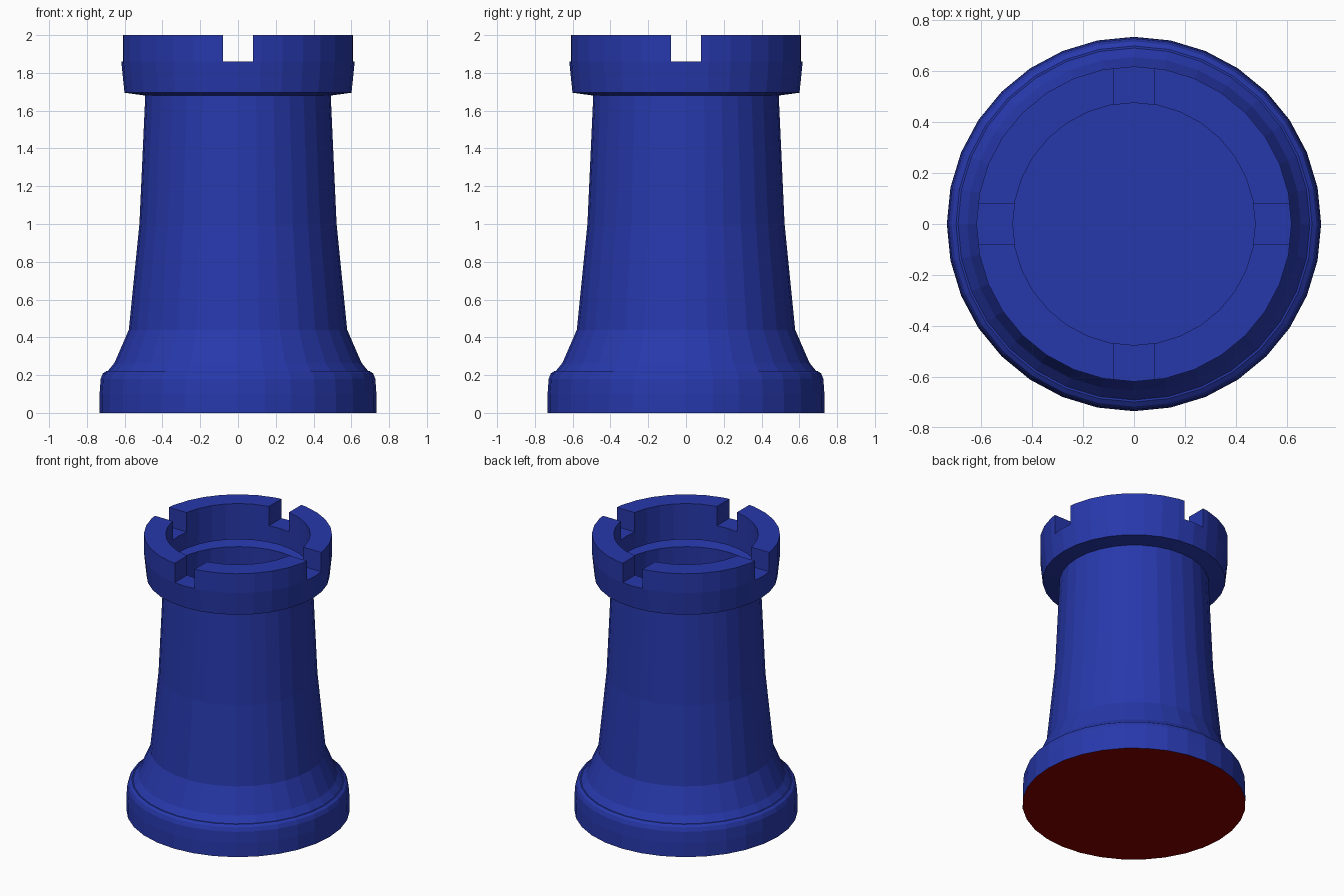
import bpy, bmesh, math
from mathutils import Matrix

cube = bpy.data.objects.get("Cube")
if cube:
    bpy.data.objects.remove(cube, do_unlink=True)

SIDES = 32
STEP = 2 * math.pi / SIDES


def material(name, rgb):
    m = bpy.data.materials.new(name)
    m.use_nodes = True
    color = (*rgb, 1)
    m.diffuse_color = color
    m.node_tree.nodes["Principled BSDF"].inputs["Base Color"].default_value = color
    return m


blue = material("deep blue", (0.02, 0.04, 0.41))
red = material("dark red felt", (0.25, 0, 0))


def finish(name, bm, mat):
    mesh = bpy.data.meshes.new(name)
    bm.to_mesh(mesh)
    bm.free()
    mesh.materials.append(mat)
    obj = bpy.data.objects.new(name, mesh)
    bpy.context.collection.objects.link(obj)
    return obj


def lathe(name, profile, mat):
    bm = bmesh.new()
    rings = [[bm.verts.new((r * math.cos(i * STEP), r * math.sin(i * STEP), z))
              for i in range(SIDES)] for r, z in profile]
    for low, high in zip(rings, rings[1:]):
        for i in range(SIDES):
            j = (i + 1) % SIDES
            bm.faces.new((low[i], low[j], high[j], high[i]))
    return finish(name, bm, mat)


def disc(name, radius, z, mat, down=False):
    bm = bmesh.new()
    bmesh.ops.create_circle(bm, cap_ends=True, segments=SIDES, radius=radius,
                            matrix=Matrix.Translation((0, 0, z)))
    bm.normal_update()
    for f in bm.faces:
        if (f.normal.z < 0) != down:
            f.normal_flip()
    return finish(name, bm, mat)


# Hollow tower: foot, flared skirt, tapering body and collar up to the deck
lathe("tower_body", [
    (0.734, 0), (0.733, 0.1), (0.727, 0.18), (0.716, 0.208), (0.698, 0.221),
    (0.69, 0.221), (0.654, 0.265), (0.578, 0.44), (0.522, 1.0), (0.491, 1.68),
    (0.601, 1.695), (0.618, 1.86), (0.475, 1.86), (0.475, 1.74)], blue)

# Closed bottom with felt underneath
disc("inner_floor", 0.72, 0.02, blue)
disc("felt_base", 0.734, 0, red, down=True)


# Battlements: four ring segments separated by straight-sided notches
OUTER, INNER, BOTTOM, TOP, HALF_GAP = 0.618, 0.475, 1.86, 2.0, 0.08


def arc_points(r):
    # Ends lie on the first and last chord of the faceted quarter circle
    t = HALF_GAP / (r * math.sin(STEP))
    x = r * (1 - t * (1 - math.cos(STEP)))
    middle = [(r * math.cos(k * STEP), r * math.sin(k * STEP))
              for k in range(1, SIDES // 4)]
    return [(x, HALF_GAP)] + middle + [(HALF_GAP, x)]


def battlement(name, angle):
    bm = bmesh.new()
    sections = []
    for (ox, oy), (ix, iy) in zip(arc_points(OUTER), arc_points(INNER)):
        corners = ((ox, oy, BOTTOM), (ox, oy, TOP), (ix, iy, TOP), (ix, iy, BOTTOM))
        sections.append([bm.verts.new(c) for c in corners])
    for a, b in zip(sections, sections[1:]):
        for i in range(4):
            j = (i + 1) % 4
            bm.faces.new((a[i], b[i], b[j], a[j]))
    bm.faces.new(sections[0])
    bm.faces.new(sections[-1][::-1])
    bmesh.ops.recalc_face_normals(bm, faces=bm.faces)
    bm.transform(Matrix.Rotation(angle, 4, "Z"))
    finish(name, bm, blue)


for n, label in enumerate(("back_left", "back_right", "front_right", "front_left")):
    battlement("battlement_" + label, n * math.pi / 2)
